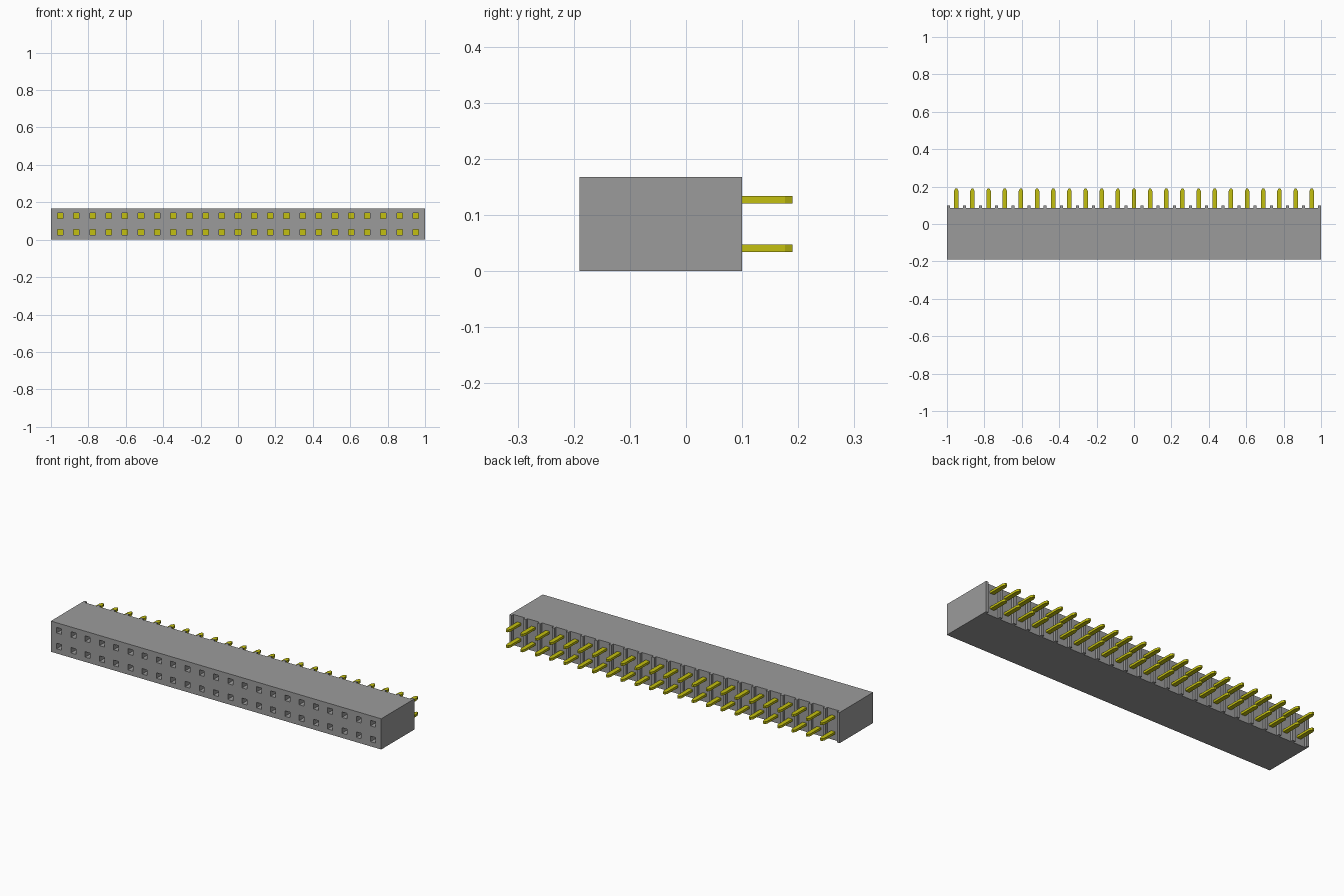
import bpy, bmesh
from mathutils import Vector

cube = bpy.data.objects.get("Cube")
if cube:
    bpy.data.objects.remove(cube)

COLS, PITCH = 23, 0.0864
H = 0.168                                  # housing height
FRONT, WALL, BACK, TIP = -0.19, 0.085, 0.10, 0.19
XS = [(i - (COLS - 1) / 2) * PITCH for i in range(COLS)]
ZS = [H / 2 - PITCH / 2, H / 2 + PITCH / 2]
HOLE = 0.015                               # half width of a socket hole


def material(name, rgb):
    m = bpy.data.materials.new(name)
    m.use_nodes = True
    m.diffuse_color = (*rgb, 1)
    m.node_tree.nodes["Principled BSDF"].inputs["Base Color"].default_value = (*rgb, 1)
    return m


grey = material("grey plastic", (0.33, 0.33, 0.33))
gold = material("yellow gold", (0.55, 0.53, 0.005))


def finish(bm, name, *mats):
    bmesh.ops.recalc_face_normals(bm, faces=bm.faces)
    me = bpy.data.meshes.new(name)
    bm.to_mesh(me)
    bm.free()
    for m in mats:
        me.materials.append(m)
    ob = bpy.data.objects.new(name, me)
    bpy.context.collection.objects.link(ob)
    return ob


def add_box(bm, lo, hi):
    verts = bmesh.ops.create_cube(bm, size=1)["verts"]
    for v in verts:
        v.co = Vector([a + (c + 0.5) * (b - a) for a, b, c in zip(lo, hi, v.co)])
    return verts


# Housing: block scored into cells, socket holes pushed in from the front
bm = bmesh.new()
add_box(bm, (-1, FRONT, 0), (1, WALL, H))
cuts = [((x + s * HOLE, 0, 0), (1, 0, 0)) for x in XS for s in (-1, 1)]
cuts += [((0, 0, z + s * HOLE), (0, 0, 1)) for z in ZS for s in (-1, 1)]
for co, no in cuts:
    bmesh.ops.bisect_plane(bm, geom=bm.verts[:] + bm.edges[:] + bm.faces[:],
                           plane_co=co, plane_no=no)


def is_hole(f):
    c = f.calc_center_median()
    return (c.y < FRONT + 0.001 and any(abs(c.x - x) < 0.004 for x in XS)
            and any(abs(c.z - z) < 0.004 for z in ZS))


holes = [f for f in bm.faces if is_hole(f)]
for f in holes:
    floor = bmesh.ops.extrude_face_region(bm, geom=[f])["geom"]
    bmesh.ops.translate(bm, vec=(0, 0.2, 0),
                        verts=[g for g in floor if isinstance(g, bmesh.types.BMVert)])
    for g in floor:
        if isinstance(g, bmesh.types.BMFace):
            g.material_index = 1           # metal contact at the hole floor
bmesh.ops.delete(bm, geom=[f for f in holes if f.is_valid], context="FACES_ONLY")
finish(bm, "housing", grey, gold)

# Ribs between the pin columns on the back
bm = bmesh.new()
for i in range(COLS + 1):
    x = (i - COLS / 2) * PITCH
    add_box(bm, (max(x - 0.008, -1), WALL, 0), (min(x + 0.008, 1), BACK, H))
for sx in (-1, 1):
    add_box(bm, (min(sx, sx * 0.985), WALL, 0), (max(sx, sx * 0.985), BACK, H))
finish(bm, "back_ribs", grey)

# Flat pins with ends tapered in width
bm = bmesh.new()
profile = [(-0.012, WALL - 0.01), (0.012, WALL - 0.01), (0.012, 0.176),
           (0.005, TIP), (-0.005, TIP), (-0.012, 0.176)]
for x in XS:
    for z in ZS:
        face = bm.faces.new([bm.verts.new((x + px, py, z - 0.0063)) for px, py in profile])
        top = bmesh.ops.extrude_face_region(bm, geom=[face])["geom"]
        bmesh.ops.translate(bm, vec=(0, 0, 0.0126),
                            verts=[g for g in top if isinstance(g, bmesh.types.BMVert)])
finish(bm, "pins", gold)
